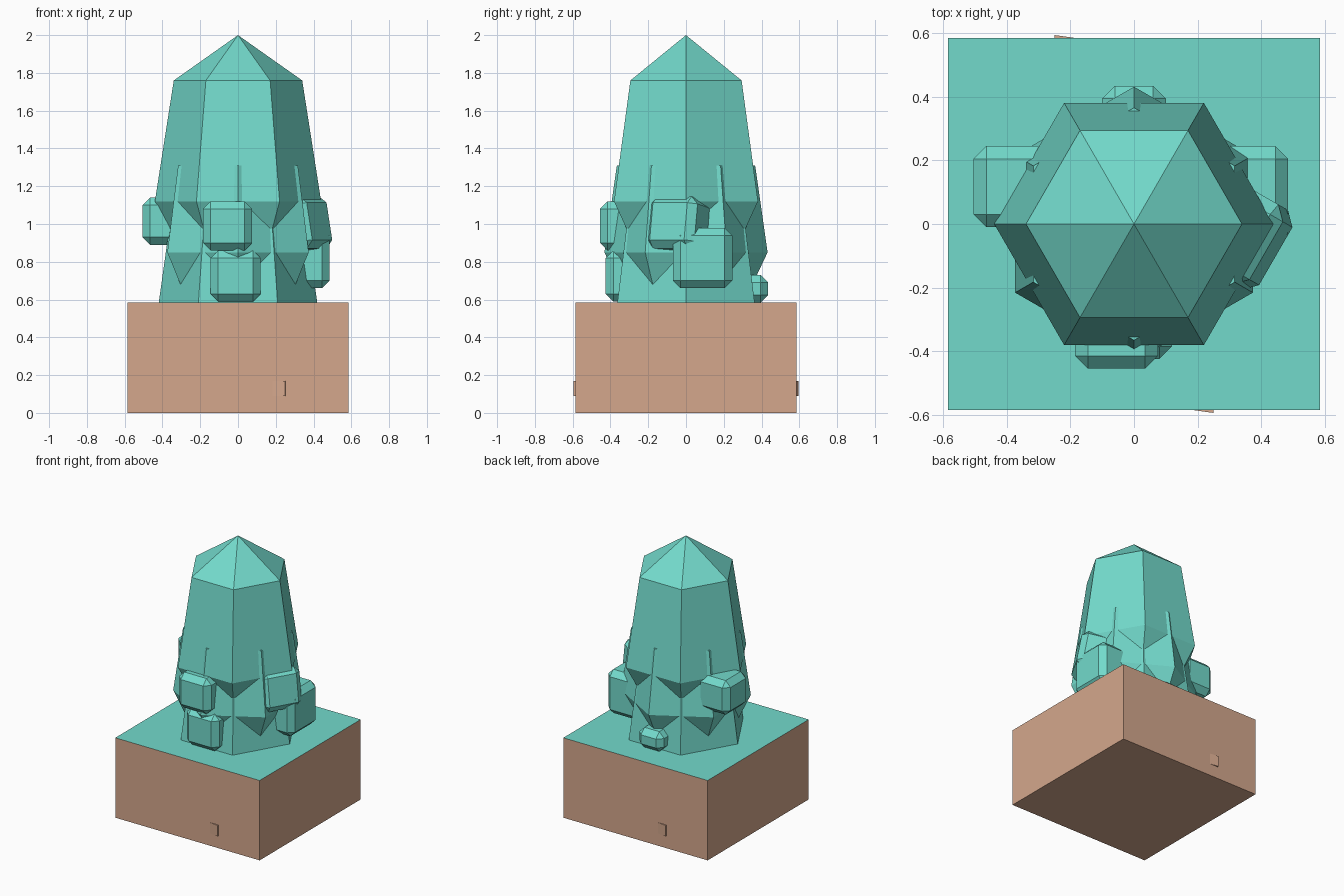
import bpy, bmesh, math
from mathutils import Matrix, Vector

if "Cube" in bpy.data.objects:
    bpy.data.objects.remove(bpy.data.objects["Cube"])


def material(name, rgb):
    m = bpy.data.materials.new(name)
    m.diffuse_color = (*rgb, 1)
    m.use_nodes = True
    m.node_tree.nodes["Principled BSDF"].inputs["Base Color"].default_value = m.diffuse_color
    return m


LEAF = material("leaf", (0.17, 0.70, 0.60))
SOIL = material("soil", (0.66, 0.387, 0.264))


def finish(name, bm, *mats):
    bmesh.ops.recalc_face_normals(bm, faces=bm.faces[:])
    mesh = bpy.data.meshes.new(name)
    bm.to_mesh(mesh)
    bm.free()
    for m in mats:
        mesh.materials.append(m)
    ob = bpy.data.objects.new(name, mesh)
    bpy.context.collection.objects.link(ob)
    return ob


def box(name, lo, hi, mat, chamfer=0, top_mat=None):
    """Box between two corners, optionally chamfered, with its own top colour."""
    lo, hi = Vector(lo), Vector(hi)
    bm = bmesh.new()
    bmesh.ops.create_cube(bm, size=1, matrix=Matrix.Diagonal((*(hi - lo), 1)))
    if chamfer:
        bmesh.ops.bevel(bm, geom=bm.edges[:], offset=chamfer, segments=1,
                        affect='EDGES')
    if top_mat:
        for f in bm.faces:
            f.normal_update()
            f.material_index = int(f.normal.z > 0.9)
    ob = finish(name, bm, mat, *([top_mat] if top_mat else []))
    ob.location = (lo + hi) / 2
    return ob


def tier(name, rings, turn=0, apex=None):
    """Six-sided foliage tier lofted through (radius, z) rings."""
    bm = bmesh.new()
    loops = []
    for r, z in rings:
        loops.append([bm.verts.new((r * math.cos(math.radians(60 * i + turn)),
                                    r * math.sin(math.radians(60 * i + turn)), z))
                      for i in range(6)])
    for a, b in zip(loops, loops[1:]):
        for i in range(6):
            j = (i + 1) % 6
            bm.faces.new((a[i], a[j], b[j], b[i]))
    bm.faces.new(loops[0])
    if apex:
        tip = bm.verts.new((0, 0, apex))
        for i in range(6):
            bm.faces.new((loops[-1][i], loops[-1][(i + 1) % 6], tip))
    else:
        bm.faces.new(loops[-1])
    return finish(name, bm, LEAF)


# Ground block with grassy top, and the twisted block peeking through its sides
box("ground_block", (-0.585, -0.585, 0), (0.585, 0.585, 0.585), SOIL, top_mat=LEAF)
root = box("root_block", (-0.33, -0.554, 0.09), (0.33, 0.554, 0.17), SOIL)
root.rotation_euler.z = math.radians(-8)

# Three stacked hexagonal foliage tiers, the middle one turned by 30 degrees
tier("lower_tier", [(0.42, 0.58), (0.357, 1.03)])
tier("middle_tier", [(0.30, 0.57), (0.432, 0.85), (0.366, 1.31)], turn=30)
tier("upper_tier", [(0.30, 0.855), (0.44, 1.12), (0.34, 1.76)], apex=2.0)

# Chamfered leaf clumps
clumps = {
    "front_upper_clump": ((-0.185, -0.455, 0.86), (0.075, -0.2, 1.12)),
    "front_lower_clump": ((-0.145, -0.425, 0.59), (0.12, -0.2, 0.86)),
    "left_clump": ((-0.505, -0.01, 0.89), (-0.25, 0.245, 1.14)),
    "right_lower_clump": ((0.2, -0.07, 0.66), (0.485, 0.245, 0.98)),
    "back_clump": ((-0.1, 0.2, 0.585), (0.1, 0.435, 0.73)),
}
for name, (lo, hi) in clumps.items():
    box(name, lo, hi, LEAF, chamfer=0.04)

# Clump that leans along the front-right face
lean = box("right_upper_clump", (-0.115, -0.145, -0.14), (0.115, 0.145, 0.14),
           LEAF, chamfer=0.04)
lean.rotation_euler = (0, math.radians(-10), math.radians(-30))
lean.location = (0.333, -0.036, 0.995)
